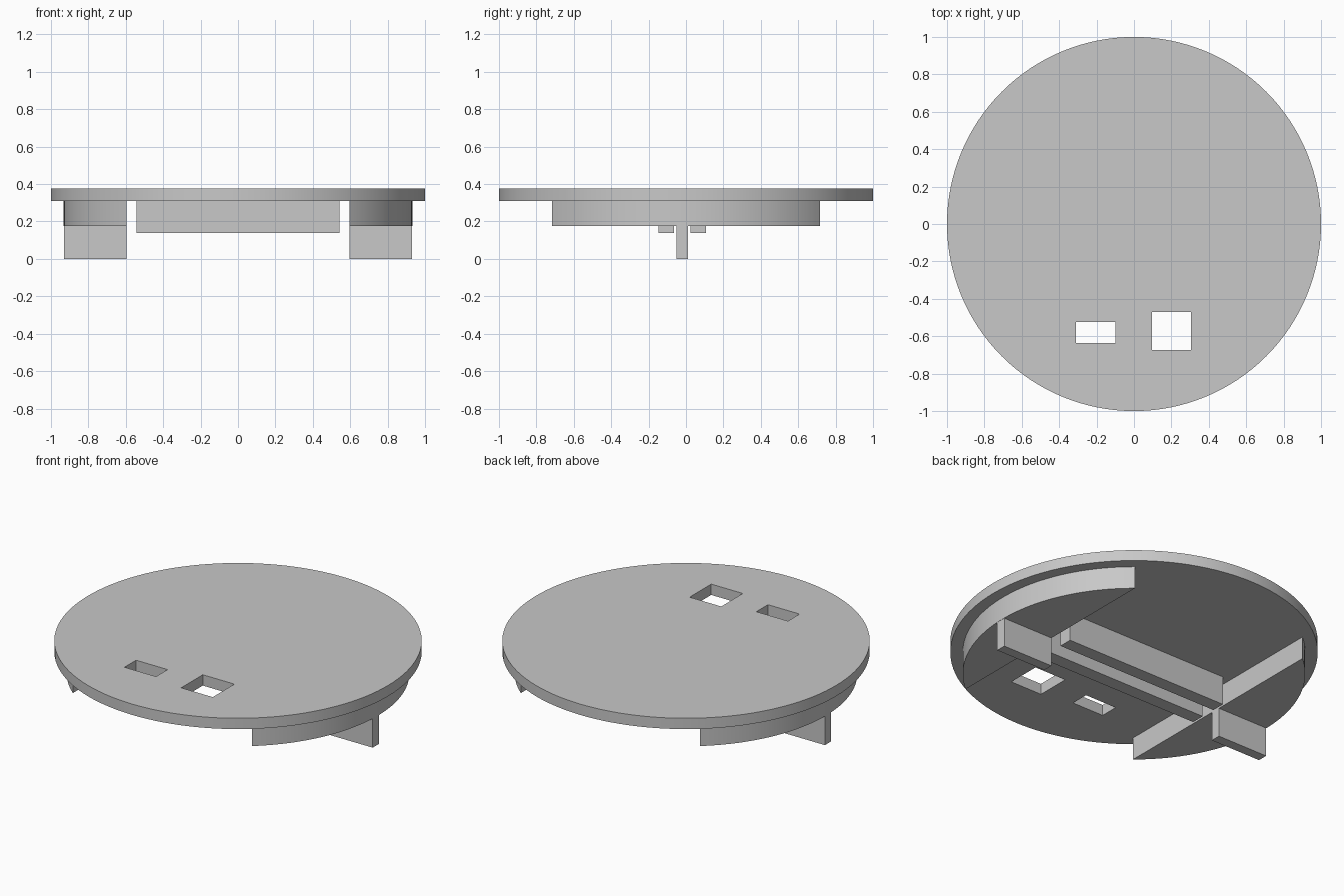
import bpy, bmesh, math

if "Cube" in bpy.data.objects:
    bpy.data.objects.remove(bpy.data.objects["Cube"], do_unlink=True)

grey = bpy.data.materials.new("plain_grey")
grey.use_nodes = True
colour = (0.58, 0.58, 0.58, 1)
grey.diffuse_color = colour
grey.node_tree.nodes["Principled BSDF"].inputs["Base Color"].default_value = colour

PLATE_Z, TOP_Z, STEP_Z = 0.31, 0.375, 0.175
RIM_R, CHORD_X, SLOT_Y = 0.932, 0.595, -0.02


def prism(name, outline, z0, z1):
    """Extrude a flat counter-clockwise outline from z0 up to z1."""
    bm = bmesh.new()
    base = bm.faces.new([bm.verts.new((x, y, z0)) for x, y in outline])
    top = bmesh.ops.extrude_face_region(bm, geom=[base])["geom"]
    verts = [v for v in top if isinstance(v, bmesh.types.BMVert)]
    bmesh.ops.translate(bm, vec=(0, 0, z1 - z0), verts=verts)
    bmesh.ops.recalc_face_normals(bm, faces=bm.faces)
    mesh = bpy.data.meshes.new(name)
    bm.to_mesh(mesh)
    bm.free()
    mesh.materials.append(grey)
    obj = bpy.data.objects.new(name, mesh)
    bpy.context.collection.objects.link(obj)
    return obj


def box(name, x0, x1, y0, y1, z0, z1):
    return prism(name, [(x0, y0), (x1, y0), (x1, y1), (x0, y1)], z0, z1)


def arc(radius, start, end, steps):
    angles = [start + (end - start) * i / steps for i in range(steps + 1)]
    return [(radius * math.cos(a), radius * math.sin(a)) for a in angles]


def smooth(obj):
    bpy.ops.object.select_all(action="DESELECT")
    obj.select_set(True)
    bpy.context.view_layer.objects.active = obj
    bpy.ops.object.shade_smooth_by_angle(angle=math.radians(30))


# Round plate with two rectangular openings
plate = prism("round_plate", arc(1, 0, math.tau, 128)[:-1], PLATE_Z, TOP_Z)
for name, rect in (("small_opening", (-0.31, -0.10, -0.635, -0.525)),
                   ("large_opening", (0.095, 0.305, -0.675, -0.47))):
    cutter = box(name, *rect, PLATE_Z - 0.1, TOP_Z + 0.1)
    cutter.hide_render = True
    mod = plate.modifiers.new(name, "BOOLEAN")
    mod.operation, mod.solver, mod.object = "DIFFERENCE", "EXACT", cutter
    bpy.context.view_layer.objects.active = plate
    bpy.ops.object.modifier_apply(modifier=name)
    bpy.data.objects.remove(cutter, do_unlink=True)
smooth(plate)

# Segment-shaped steps and hanging tabs on both sides
half = math.acos(CHORD_X / RIM_R)
for side, turn, sign in (("left", 0, 1), ("right", math.pi, -1)):
    step = prism(side + "_step", arc(RIM_R, turn - half, turn + half, 48),
                 STEP_Z, PLATE_Z)
    smooth(step)
    x0, x1 = sorted((sign * CHORD_X, sign * 0.93))
    box(side + "_tab", x0, x1, SLOT_Y - 0.03, SLOT_Y + 0.03, 0, PLATE_Z)

# Two parallel rails under the plate
for name, sign in (("back_rail", 1), ("front_rail", -1)):
    y0, y1 = sorted((SLOT_Y + sign * 0.045, SLOT_Y + sign * 0.126))
    box(name, -0.543, 0.543, y0, y1, 0.138, PLATE_Z)
